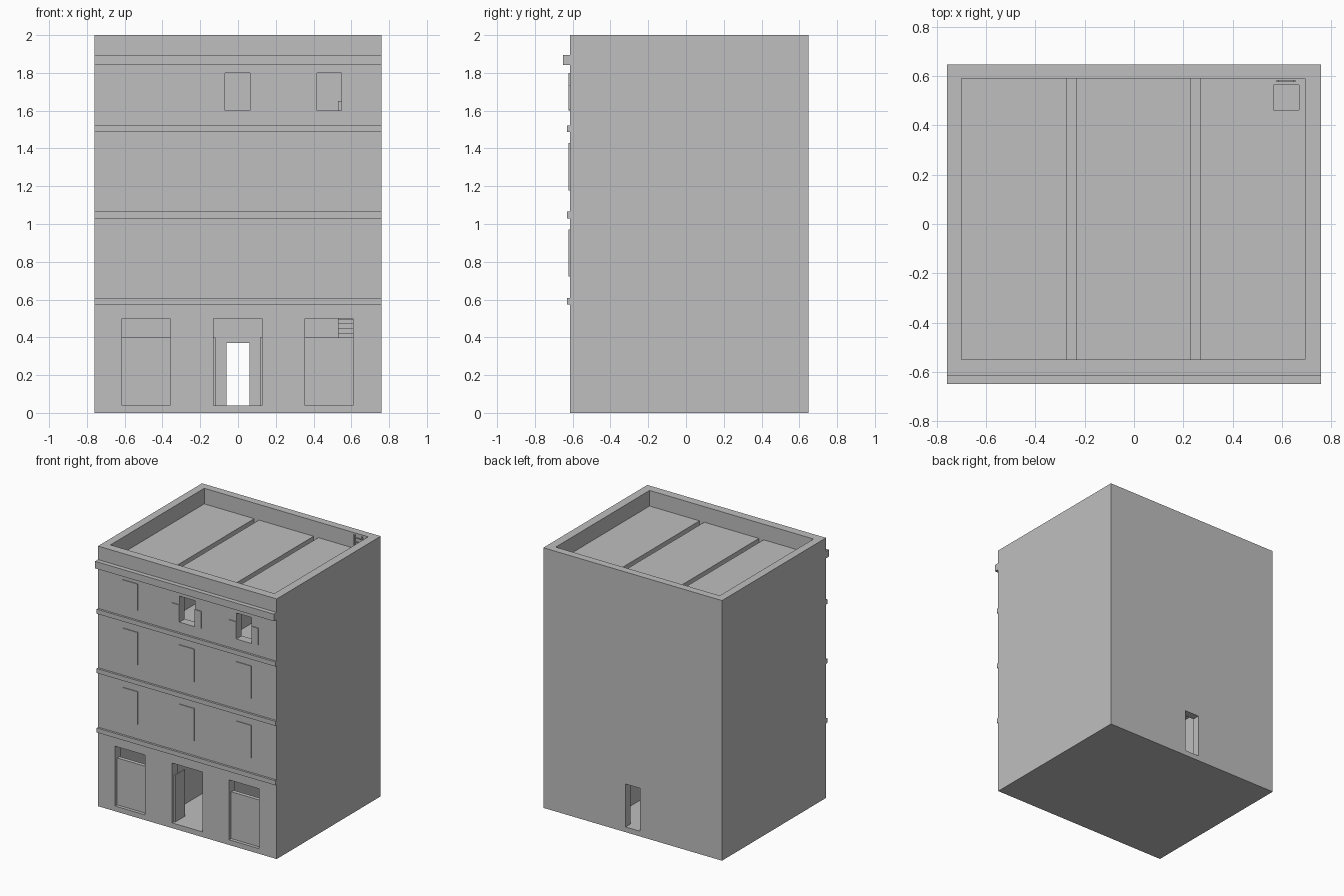
import bpy

stone = bpy.data.materials.new("plain_grey")
stone.diffuse_color = (0.52, 0.52, 0.52, 1)


def boxes(name, items):
    """One object made of boxes given as (x0, x1, y0, y1, z0, z1)."""
    verts, faces = [], []
    for x0, x1, y0, y1, z0, z1 in items:
        n = len(verts)
        verts += [(x, y, z) for z in (z0, z1)
                  for x, y in ((x0, y0), (x1, y0), (x1, y1), (x0, y1))]
        faces += [[n + i for i in f] for f in
                  ((3, 2, 1, 0), (4, 5, 6, 7), (0, 1, 5, 4),
                   (1, 2, 6, 5), (2, 3, 7, 6), (3, 0, 4, 7))]
    me = bpy.data.meshes.new(name)
    me.from_pydata(verts, [], faces)
    me.materials.append(stone)
    ob = bpy.data.objects.new(name, me)
    bpy.context.scene.collection.objects.link(ob)
    return ob


def cut(target, items):
    """Subtract each box from the target in turn."""
    for item in items:
        cutter = boxes("cutter", [item])
        cutter.hide_render = True
        mod = target.modifiers.new("cut", 'BOOLEAN')
        mod.operation, mod.solver, mod.object = 'DIFFERENCE', 'EXACT', cutter
        bpy.context.view_layer.objects.active = target
        bpy.ops.object.modifier_apply(modifier=mod.name)
        bpy.data.objects.remove(cutter)


FRONT, BACK = -0.615, 0.648
IN_F, IN_B = -0.55, 0.59
BAYS = ((-0.70, -0.275), (-0.235, 0.23), (0.27, 0.695))

# Main block with hollow ground and top floors
building = boxes("building", [(-0.76, 0.76, FRONT, BACK, 0, 2)])
cut(building, [(a, b, IN_F, IN_B, z0, z1)
               for z0, z1 in ((0.04, 0.56), (1.53, 1.82)) for a, b in BAYS])

# Roof recess behind the parapet, joints between roof panels, roof hatch
cut(building, [(-0.70, 0.695, IN_F, IN_B, 1.88, 2.1),
               (-0.275, -0.235, IN_F, IN_B, 1.83, 1.9),
               (0.23, 0.27, IN_F, IN_B, 1.83, 1.9),
               (0.567, 0.67, 0.463, 0.565, 1.75, 1.9)])

# Shop fronts, entrance, back door and the two open top windows
cut(building, [(-0.615, -0.36, -0.7, -0.50, 0.04, 0.5),
               (0.355, 0.61, -0.7, -0.50, 0.04, 0.5),
               (-0.13, 0.127, -0.7, -0.50, 0.04, 0.5),
               (-0.062, 0.06, 0.55, 0.7, 0.04, 0.37),
               (-0.068, 0.063, -0.7, -0.50, 1.6, 1.8),
               (0.417, 0.547, -0.7, -0.50, 1.6, 1.8)])

# Shop shutters and open entrance doors
boxes("shop_shutters", [(a, a + 0.255, -0.59, -0.56, 0.04, 0.4)
                        for a in (-0.615, 0.355)])
boxes("entrance_doors", [(-0.13, -0.12, -0.59, -0.47, 0.04, 0.4),
                         (0.117, 0.127, -0.59, -0.47, 0.04, 0.4)])

# String courses and main cornice
boxes("string_courses", [(-0.76, 0.76, -0.631, -0.60, z, z + 0.035)
                         for z in (0.573, 1.03, 1.486)])
boxes("cornice", [(-0.76, 0.76, -0.65, -0.60, 1.842, 1.896)])

# Thin window panels on the middle floors and the closed top window
panes = [(x - 0.065, x + 0.065, -0.621, -0.612, z, z + 0.25)
         for z in (0.722, 1.178) for x in (-0.483, -0.003, 0.482)]
panes.append((-0.548, -0.418, -0.621, -0.612, 1.6, 1.8))
boxes("window_panels", panes)

# Thin panels either side of the open top windows
boxes("window_side_panels", [(x + s, x + s + 0.058, -0.621, -0.612, 1.605, 1.735)
                             for x in (-0.003, 0.482) for s in (-0.124, 0.066)])

# Stairs in the right bay and landing on the top floor
boxes("stairs", [(0.53, 0.694, -0.2 + i * 0.038, 0.589, 0.04 + i * 0.024, 0.064 + i * 0.024)
                 for i in range(20)])
boxes("top_landing", [(0.53, 0.694, 0.2, 0.589, 1.53, 1.65)])

# Roof ladder on the back parapet
ladder = [(x, x + 0.01, 0.577, 0.585, 1.88, 1.99) for x in (0.578, 0.645)]
ladder += [(0.588, 0.645, 0.579, 0.584, z, z + 0.006) for z in (1.905, 1.935, 1.965)]
boxes("roof_ladder", ladder)
